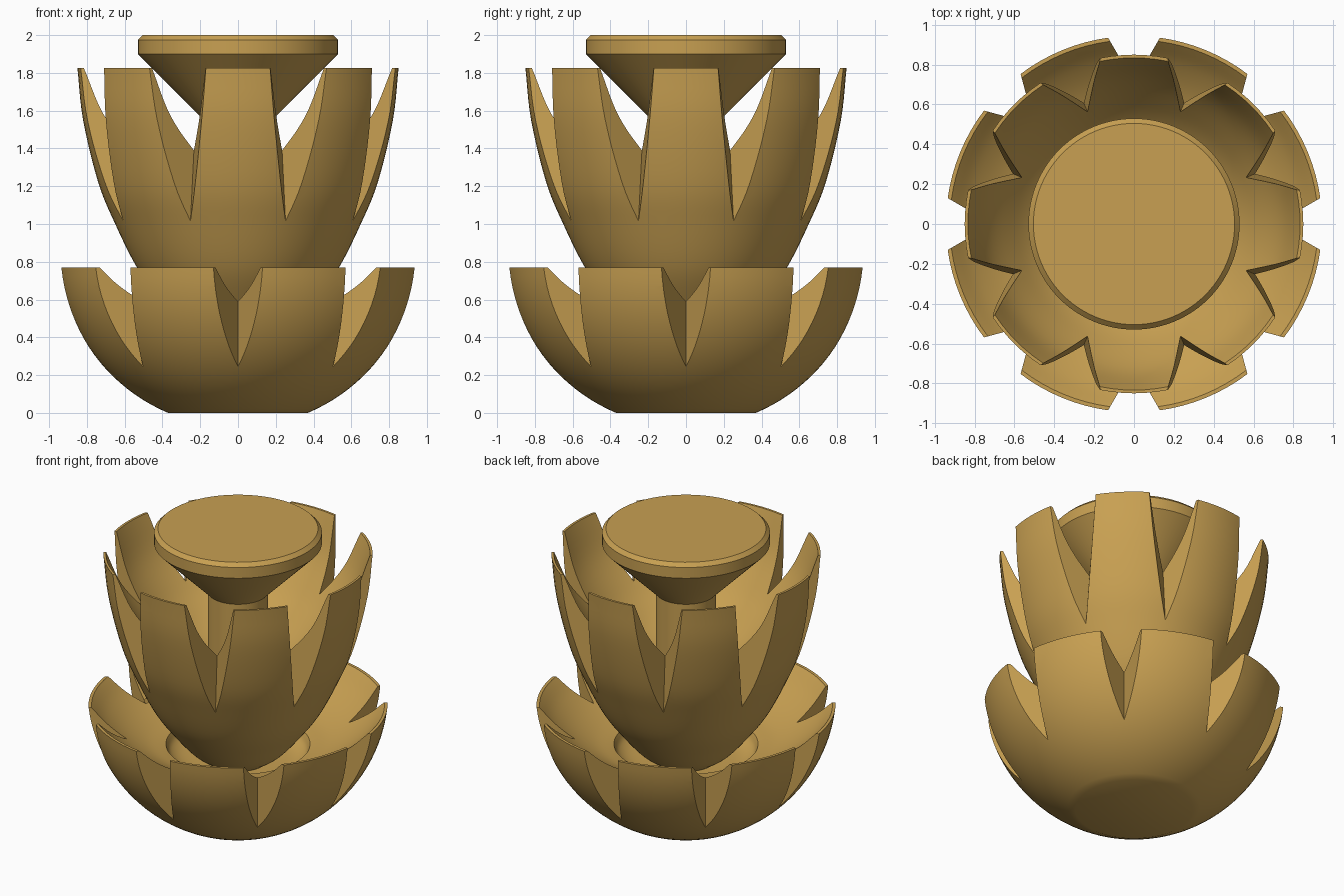
import bpy, bmesh, math
from mathutils import Vector

if "Cube" in bpy.data.objects:
    bpy.data.objects.remove(bpy.data.objects["Cube"])

brass = bpy.data.materials.new("brass")
brass.diffuse_color = (0.578, 0.352, 0.084, 1)
brass.use_nodes = True
brass.node_tree.nodes["Principled BSDF"].inputs["Base Color"].default_value = brass.diffuse_color
SEG = 96


def spline(pts, n=5):
    """Smooth curve through (radius, height) points."""
    p = [Vector(q) for q in pts]
    p = [2 * p[0] - p[1]] + p + [2 * p[-1] - p[-2]]
    out = []
    for a, b, c, d in zip(p, p[1:], p[2:], p[3:]):
        for i in range(n):
            t = i / n
            out.append(0.5 * (2 * b + (c - a) * t + (2 * a - 5 * b + 4 * c - d) * t * t
                              + (3 * b - a - 3 * c + d) * t ** 3))
    return [tuple(v) for v in out + [p[-2]]]


def make_object(name, bm):
    bmesh.ops.recalc_face_normals(bm, faces=bm.faces[:])
    mesh = bpy.data.meshes.new(name)
    bm.to_mesh(mesh)
    bm.free()
    mesh.materials.append(brass)
    obj = bpy.data.objects.new(name, mesh)
    bpy.context.collection.objects.link(obj)
    return obj


def lathe(name, profile):
    """Closed solid of revolution; flat discs close both ends."""
    bm = bmesh.new()
    rings = [[bm.verts.new((r * math.cos(k * math.tau / SEG), r * math.sin(k * math.tau / SEG), z))
              for k in range(SEG)] for r, z in profile]
    for a, b in zip(rings, rings[1:]):
        for k in range(SEG):
            j = (k + 1) % SEG
            bm.faces.new((a[k], a[j], b[j], b[k]))
    bm.faces.new(rings[0])
    bm.faces.new(rings[-1])
    return make_object(name, bm)


def notch_cutter(name, start, low, high):
    """Eight V wedges; low and high are (apex radius, height)."""
    bm = bmesh.new()
    reach = 1.2
    for k in range(8):
        ang = start + k * math.pi / 4
        u = Vector((math.cos(ang), math.sin(ang), 0))
        v = Vector((-u.y, u.x, 0))
        ends = []
        for apex, z in (low, high):
            w = (reach - apex) * math.tan(math.radians(30))
            ends.append([bm.verts.new(q + Vector((0, 0, z)))
                         for q in (u * apex, u * reach + v * w, u * reach - v * w)])
        a, b = ends
        bm.faces.new(a)
        bm.faces.new(b)
        for i in range(3):
            j = (i + 1) % 3
            bm.faces.new((a[i], a[j], b[j], b[i]))
    cutter = make_object(name, bm)
    cutter.hide_render = True
    return cutter


def smooth(obj):
    bpy.ops.object.select_all(action='DESELECT')
    obj.select_set(True)
    bpy.context.view_layer.objects.active = obj
    bpy.ops.object.shade_smooth_by_angle(angle=math.radians(25))


def cut(obj, cutter):
    mod = obj.modifiers.new("notches", 'BOOLEAN')
    mod.operation = 'DIFFERENCE'
    mod.solver = 'EXACT'
    mod.object = cutter
    bpy.context.view_layer.objects.active = obj
    bpy.ops.object.modifier_apply(modifier=mod.name)
    bpy.data.objects.remove(cutter)


# Lower bowl: spherical outside, shallow dish inside with a central recess
a0, a1 = math.asin(-0.875 / 0.95), math.asin(-0.105 / 0.95)
outer = [(0.95 * math.cos(a), 0.875 + 0.95 * math.sin(a))
         for a in (a0 + (a1 - a0) * i / 20 for i in range(21))]
dish = spline([(0.925, 0.77), (0.83, 0.675), (0.71, 0.59), (0.58, 0.53), (0.455, 0.5)])
recess = spline([(0.455, 0.5), (0.42, 0.44), (0.33, 0.4), (0.15, 0.39)])
bowl = lathe("lower_petal_bowl", outer + dish + recess[1:])
cut(bowl, notch_cutter("lower_notches", 0, (0.71, 0.12), (0.71, 0.95)))
smooth(bowl)

# Upper cup: tall petals with notches leaning inward
outside = spline([(0.2, 0.4), (0.3, 0.475), (0.41, 0.6), (0.535, 0.77), (0.65, 1.0),
                  (0.74, 1.22), (0.82, 1.55), (0.85, 1.825)])
inside = spline([(0.834, 1.825), (0.74, 1.58), (0.61, 1.39), (0.5, 1.27), (0.35, 1.15), (0.15, 1.07)])
cup = lathe("upper_petal_cup", outside + inside)
cut(cup, notch_cutter("upper_notches", math.pi / 8, (0.68, 0.84), (0.541, 1.93)))
smooth(cup)

# Central post with flared cone and chamfered top disc
post = lathe("post_and_top_disc", [(0.19, 1.03), (0.19, 1.56), (0.53, 1.9),
                                   (0.53, 1.975), (0.505, 2.0)])
smooth(post)
